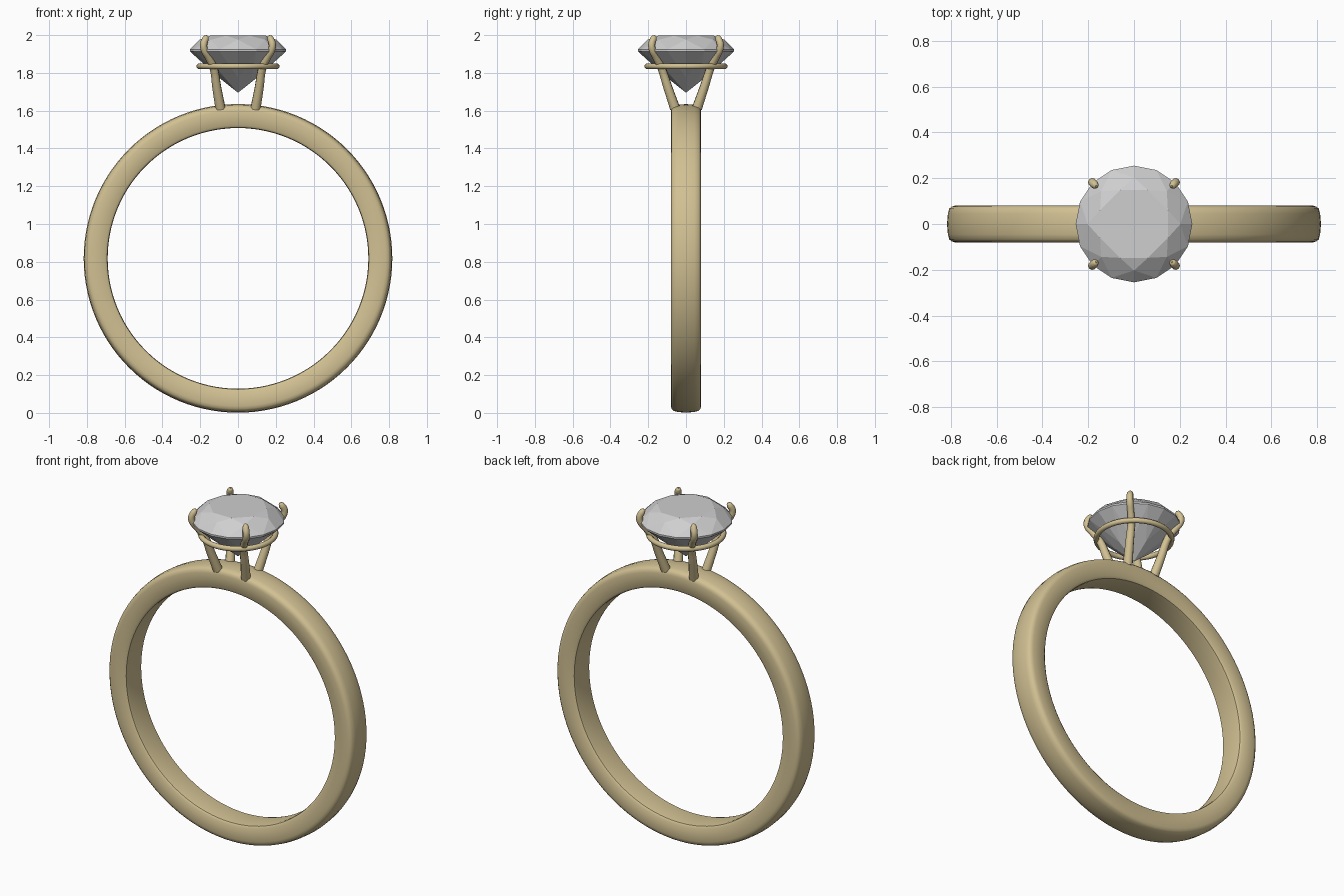
import bpy, bmesh
from math import sin, cos, pi, radians
from mathutils import Vector, Matrix

if "Cube" in bpy.data.objects:
    bpy.data.objects.remove(bpy.data.objects["Cube"])


def material(name, rgb):
    m = bpy.data.materials.new(name)
    m.use_nodes = True
    color = (*rgb, 1)
    m.diffuse_color = color
    m.node_tree.nodes["Principled BSDF"].inputs["Base Color"].default_value = color
    return m


gold = material("pale gold", (0.64, 0.53, 0.29))
crystal = material("clear grey crystal", (0.62, 0.62, 0.63))


def finish(obj, mat, smooth_angle=None):
    obj.data.materials.append(mat)
    if smooth_angle:
        bpy.ops.object.select_all(action="DESELECT")
        obj.select_set(True)
        bpy.context.view_layer.objects.active = obj
        bpy.ops.object.shade_smooth_by_angle(angle=radians(smooth_angle))
    return obj


def mesh_object(name, bm):
    bmesh.ops.remove_doubles(bm, verts=bm.verts, dist=1e-5)
    bmesh.ops.recalc_face_normals(bm, faces=bm.faces)
    mesh = bpy.data.meshes.new(name)
    bm.to_mesh(mesh)
    bm.free()
    obj = bpy.data.objects.new(name, mesh)
    bpy.context.collection.objects.link(obj)
    return obj


# Band: rounded half profile (radius, y), mirrored and spun around the y axis
band_z = 0.818
half = [(0.69, 0.055), (0.693, 0.071), (0.705, 0.08), (0.782, 0.08),
        (0.797, 0.076), (0.807, 0.067), (0.813, 0.045), (0.817, 0)]
profile = half + [(r, -y) for r, y in reversed(half[:-1])]
bm = bmesh.new()
ring = [bm.verts.new((r, y, 0)) for r, y in profile]
edges = [bm.edges.new((a, b)) for a, b in zip(ring, ring[1:] + ring[:1])]
bmesh.ops.spin(bm, geom=ring + edges, cent=(0, 0, 0), axis=(0, 1, 0),
               angle=2 * pi, steps=112, use_merge=True)
band = finish(mesh_object("band", bm), gold, 40)
band.location.z = band_z

# Gemstone: round brilliant cut, eight repeated sectors
step = pi / 8


def polar(r, k, z):
    return Vector((r * cos(k * step), r * sin(k * step), z))


table_r, girdle_r = 0.16, 0.255
top_z, girdle_top, girdle_low, tip_z = 1.997, 1.924, 1.914, 1.695
star_r, low_r = 0.203, 0.1
# Shared corners lie in the plane of the main facets
star_z = top_z - (star_r * cos(step) - table_r) * (top_z - girdle_top) / (girdle_r - table_r)
low_z = tip_z + low_r * cos(step) * (girdle_low - tip_z) / girdle_r

bm = bmesh.new()


def facet(*points):
    bm.faces.new([bm.verts.new(p) for p in points])


facet(*[polar(table_r, 2 * i + 1, top_z) for i in range(8)])
tip = Vector((0, 0, tip_z))
for k in range(1, 16, 2):
    table, next_table = polar(table_r, k, top_z), polar(table_r, k + 2, top_z)
    star, next_star = polar(star_r, k - 1, star_z), polar(star_r, k + 1, star_z)
    low, next_low = polar(low_r, k - 1, low_z), polar(low_r, k + 1, low_z)
    upper = [polar(girdle_r, k + d, girdle_top) for d in (-1, 0, 1)]
    lower = [polar(girdle_r, k + d, girdle_low) for d in (-1, 0, 1)]
    facet(table, next_table, next_star)
    facet(table, star, upper[1], next_star)
    facet(star, upper[0], upper[1])
    facet(next_star, upper[1], upper[2])
    for i in (0, 1):
        facet(upper[i], lower[i], lower[i + 1], upper[i + 1])
    facet(low, lower[0], lower[1])
    facet(next_low, lower[1], lower[2])
    facet(tip, low, lower[1], next_low)
finish(mesh_object("gemstone", bm), crystal)

# Support ring under the stone
bpy.ops.mesh.primitive_torus_add(major_radius=0.205, minor_radius=0.015,
                                 major_segments=64, minor_segments=12,
                                 location=(0, 0, 1.835))
support = bpy.context.object
support.name = "support_ring"
finish(support, gold, 60)

# Prongs: tapered tubes with a hooked, rounded end; (x, y, z, radius)
path = [(0.093, 0.058, 1.612, 0.027), (0.112, 0.095, 1.72, 0.024),
        (0.132, 0.134, 1.835, 0.021), (0.158, 0.16, 1.885, 0.019),
        (0.179, 0.179, 1.925, 0.019), (0.181, 0.181, 1.955, 0.019),
        (0.172, 0.172, 1.98, 0.018), (0.167, 0.167, 1.992, 0.013),
        (0.165, 0.165, 1.998, 0.004)]
for sx, side in ((1, "left"), (-1, "right")):
    for sy, end in ((-1, "front"), (1, "back")):
        curve = bpy.data.curves.new("prong", "CURVE")
        curve.dimensions = "3D"
        curve.bevel_depth = 1
        curve.bevel_resolution = 3
        curve.resolution_u = 4
        curve.use_fill_caps = True
        spline = curve.splines.new("BEZIER")
        spline.bezier_points.add(len(path) - 1)
        for point, (x, y, z, r) in zip(spline.bezier_points, path):
            point.co = (sx * x, sy * y, z)
            point.radius = r
            point.handle_left_type = point.handle_right_type = "AUTO"
        prong = bpy.data.objects.new(f"prong_{end}_{side}", curve)
        bpy.context.collection.objects.link(prong)
        bpy.ops.object.select_all(action="DESELECT")
        prong.select_set(True)
        bpy.context.view_layer.objects.active = prong
        bpy.ops.object.convert(target="MESH")
        finish(bpy.context.object, gold, 50)
